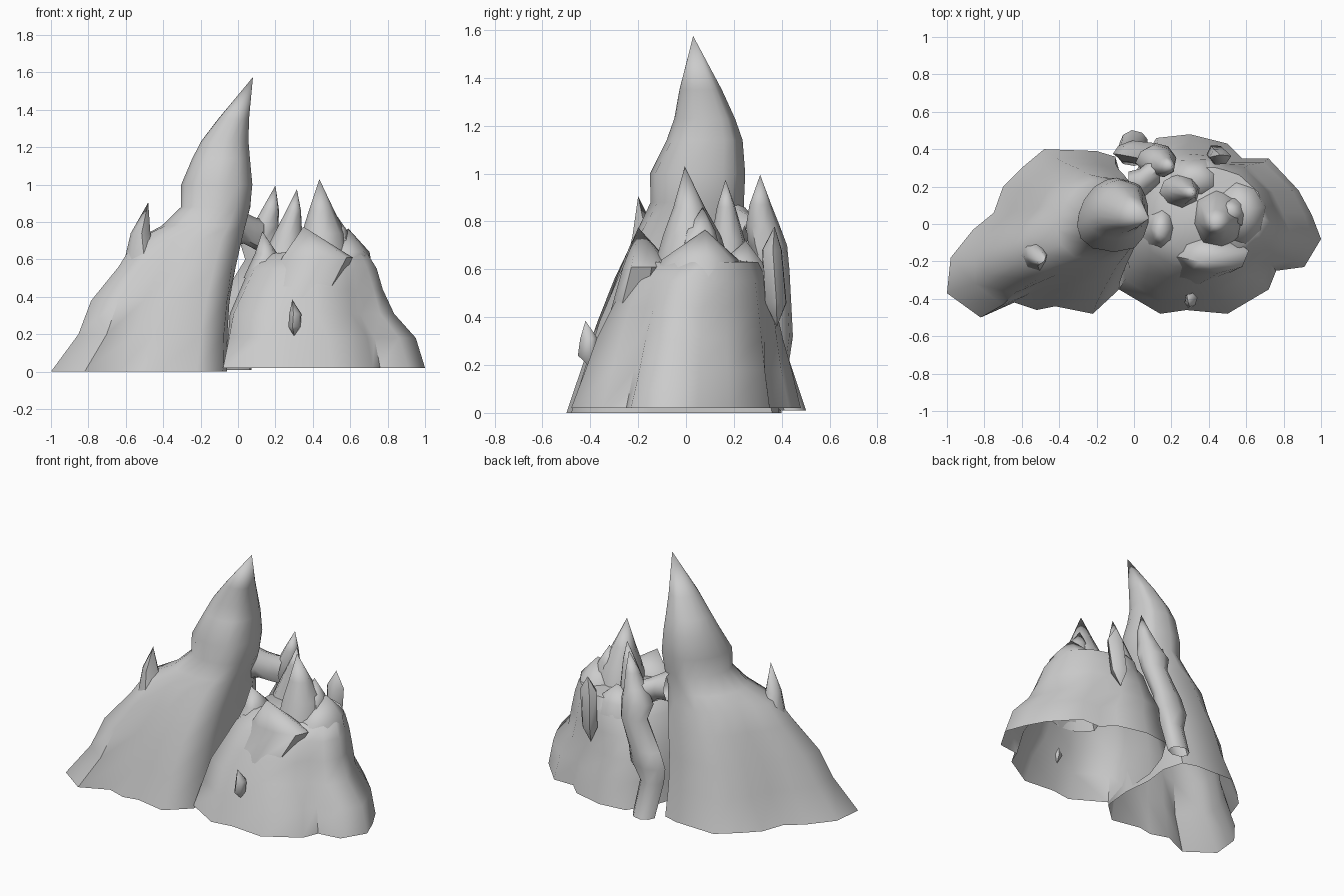
import bpy, bmesh, math, random
from mathutils import Vector

random.seed(4)
if "Cube" in bpy.data.objects:
    bpy.data.objects.remove(bpy.data.objects["Cube"])

stone = bpy.data.materials.new("grey stone")
stone.use_nodes = True
stone.diffuse_color = (0.6, 0.6, 0.6, 1)
stone.node_tree.nodes["Principled BSDF"].inputs["Base Color"].default_value = (0.6, 0.6, 0.6, 1)


def skin(name, rings, tip=None, tail=None, angle=55):
    """Joins rings of points into a shell, closed by a tip and a tail if given."""
    bm = bmesh.new()
    loops = [[bm.verts.new(p) for p in ring] for ring in rings]
    n = len(loops[0])
    for a, b in zip(loops, loops[1:]):
        for i in range(n):
            j = (i + 1) % n
            bm.faces.new((a[i], a[j], b[j], b[i]))
    for point, loop in ((tip, loops[-1]), (tail, loops[0])):
        if point:
            v = bm.verts.new(point)
            for i in range(n):
                bm.faces.new((loop[i], loop[(i + 1) % n], v))
    bmesh.ops.recalc_face_normals(bm, faces=bm.faces)
    mesh = bpy.data.meshes.new(name)
    bm.to_mesh(mesh)
    bm.free()
    mesh.materials.append(stone)
    ob = bpy.data.objects.new(name, mesh)
    bpy.context.collection.objects.link(ob)
    bpy.ops.object.select_all(action='DESELECT')
    ob.select_set(True)
    bpy.context.view_layer.objects.active = ob
    bpy.ops.object.shade_smooth_by_angle(angle=math.radians(angle))


def mass(name, foot, levels, tip, rough=0.015):
    """Rock body: foot outline easing into ellipses that fill (z, x0, x1, y0, y1, roundness)."""
    xs, ys = [p[0] for p in foot], [p[1] for p in foot]
    mid = Vector(((min(xs) + max(xs)) / 2, (min(ys) + max(ys)) / 2))
    half = Vector(((max(xs) - min(xs)) / 2, (max(ys) - min(ys)) / 2))
    unit = [Vector(((x - mid.x) / half.x, (y - mid.y) / half.y)) for x, y in foot]
    rings = []
    for z, x0, x1, y0, y1, roundness in levels:
        ring = []
        for u in unit:
            v = u.lerp(u.normalized(), roundness)
            if roundness:
                v *= 1 + random.uniform(-rough, rough)
            ring.append(((x0 + x1) / 2 + v.x * (x1 - x0) / 2,
                         (y0 + y1) / 2 + v.y * (y1 - y0) / 2, z))
        rings.append(ring)
    skin(name, rings, tip)


def shard(name, levels, tip, tail=None, sides=8, rough=0.1):
    """Pointed rock from level rings (x, y, z, rx, ry)."""
    turn = random.uniform(0, 1)
    wob = [1 + random.uniform(-rough, rough) for _ in range(sides)]
    rings = []
    for x, y, z, rx, ry in levels:
        angles = [turn + math.tau * i / sides for i in range(sides)]
        rings.append([(x + rx * w * math.cos(a), y + ry * w * math.sin(a), z)
                      for a, w in zip(angles, wob)])
    skin(name, rings, tip, tail)


# Tall leaning peak
mass("main_peak",
     [(-1, -.37), (-.82, -.5), (-.64, -.42), (-.52, -.46), (-.42, -.44), (-.22, -.48),
      (-.08, -.35), (-.06, -.15), (-.08, .05), (-.06, .22), (-.1, .36), (-.2, .39),
      (-.48, .4), (-.6, .3), (-.7, .2), (-.75, .06), (-.86, -.03), (-.98, -.18)],
     [(0, -1, -.06, -.5, .4, 0), (.2, -.86, -.06, -.44, .36, .05),
      (.38, -.79, -.04, -.38, .33, .12), (.56, -.65, -.01, -.31, .3, .25),
      (.7, -.57, .02, -.25, .27, .4), (.78, -.42, .04, -.2, .25, .7),
      (.88, -.315, .07, -.15, .24, .75), (1.0, -.31, .08, -.155, .25, .75),
      (1.14, -.25, .065, -.085, .235, .8), (1.23, -.205, .058, -.05, .205, .8),
      (1.35, -.11, .06, -.03, .15, .85)],
     (.08, .03, 1.575))
shard("peak_shoulder_spike", [(-.51, -.16, .6, .09, .09), (-.52, -.17, .74, .05, .05)],
      (-.48, -.2, .905))

# Lower broad rock
mass("low_rock",
     [(-.08, -.35), (.14, -.48), (.28, -.46), (.5, -.48), (.72, -.35), (.76, -.25),
      (.91, -.23), (1, -.08), (.95, .05), (.88, .18), (.72, .35), (.58, .35), (.5, .43),
      (.3, .48), (.12, .46), (.02, .3), (-.05, .1), (-.07, -.15)],
     [(.02, -.08, 1, -.48, .48, 0), (.18, -.06, .95, -.42, .44, .1),
      (.31, -.05, .83, -.37, .41, .25), (.44, .0, .78, -.31, .38, .45),
      (.55, .05, .74, -.25, .35, .6), (.63, .13, .7, -.17, .31, .7)],
     (.4, .06, .65))

# Broad pointed slabs growing out of the rim of the low rock
for name, levels, tip in (
        ("front_slab", [(.32, -.2, .4, .18, .13), (.42, -.16, .61, .19, .11)],
         (.35, -.2, .775)),
        ("inner_slab", [(.13, -.03, .5, .1, .13), (.15, -.02, .63, .06, .09)],
         (.13, -.05, .75)),
        ("outer_slab", [(.57, .06, .52, .15, .19), (.57, .06, .64, .13, .16)],
         (.59, .08, .765)),
        ("back_slab", [(.32, .23, .54, .16, .12), (.32, .23, .62, .13, .1)], (.33, .25, .72))):
    shard(name, levels, tip, rough=0.05)

# Horns on top of the low rock
shard("tall_horn", [(.455, .02, .63, .14, .165), (.455, .02, .74, .12, .13),
                    (.445, .01, .86, .07, .07)], (.435, -.005, 1.03))
shard("tall_horn_shoulder", [(.53, .06, .7, .07, .08), (.52, .06, .76, .055, .065)],
      (.51, .07, .86))
shard("middle_horn", [(.24, .18, .62, .11, .09), (.26, .18, .72, .08, .07),
                      (.295, .17, .86, .04, .038)], (.315, .165, .975))

# Leaning rear pillar, its horn and the bridge to the peak
shard("rear_pillar", [(0, .445, .01, .075, .055), (-.01, .37, .22, .08, .06),
                      (.01, .385, .32, .12, .06), (.04, .38, .42, .11, .06),
                      (.13, .36, .6, .09, .07), (.12, .34, .7, .11, .08),
                      (.15, .32, .78, .07, .07), (.175, .31, .87, .045, .045)],
      (.2, .31, .995), rough=0.05)
bridge = []
for x, y, z, r in ((-.03, .17, .78, .11), (.03, .21, .77, .085), (.09, .26, .74, .085),
                   (.14, .31, .72, .09)):
    bridge.append([(x, y + r * math.cos(math.tau * i / 8), z + r * math.sin(math.tau * i / 8))
                   for i in range(8)])
skin("bridge", bridge)

# Small crystals stuck on the front and the back
shard("front_crystal", [(.3, -.41, .24, .035, .045), (.305, -.405, .31, .035, .04)],
      (.29, -.42, .385), (.3, -.4, .19), sides=6)
shard("back_crystal", [(.44, .375, .46, .05, .05), (.46, .36, .68, .055, .045)],
      (.46, .37, .78), (.43, .38, .36), sides=6)
